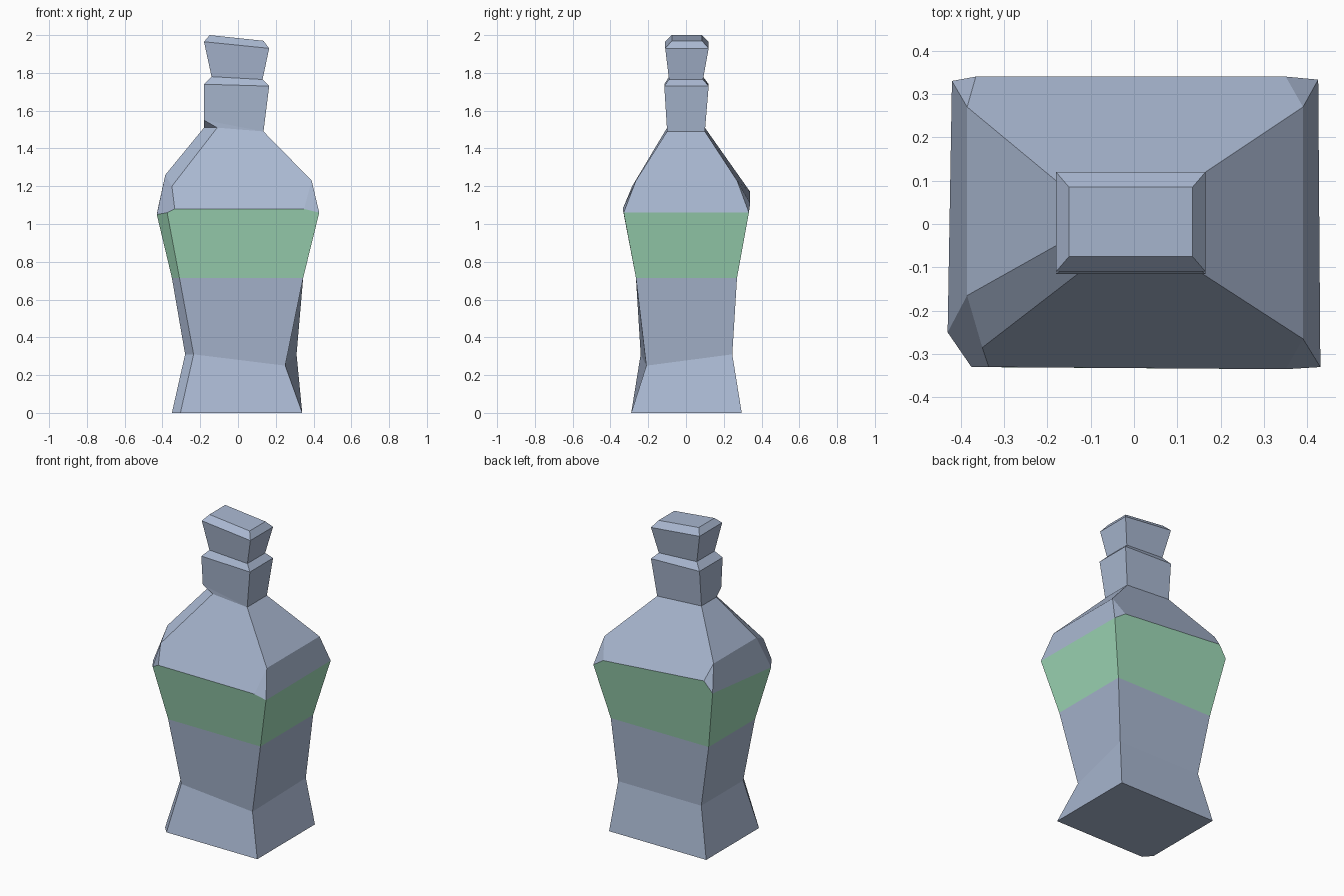
import bpy, bmesh
from mathutils import Vector

if "Cube" in bpy.data.objects:
    bpy.data.objects.remove(bpy.data.objects["Cube"])


def make_part(name, polys, color=None):
    """Build one object from polygons given as lists of points."""
    bm = bmesh.new()
    for poly in polys:
        pts = []
        for p in poly:
            if not any((Vector(p) - Vector(q)).length < 1e-4 for q in pts):
                pts.append(p)
        if len(pts) > 2:
            bm.faces.new([bm.verts.new(p) for p in pts])
    bmesh.ops.remove_doubles(bm, verts=bm.verts, dist=1e-4)
    mesh = bpy.data.meshes.new(name)
    bm.to_mesh(mesh)
    bm.free()
    obj = bpy.data.objects.new(name, mesh)
    bpy.context.collection.objects.link(obj)
    if color:
        mat = bpy.data.materials.new(name)
        mat.diffuse_color = color
        mat.use_nodes = True
        mat.node_tree.nodes["Principled BSDF"].inputs["Base Color"].default_value = mat.diffuse_color
        mesh.materials.append(mat)
    return obj


def loft(rings):
    """Side faces between consecutive rings, counter-clockwise from above."""
    return [[a[i], a[(i + 1) % len(a)], b[(i + 1) % len(a)], b[i]]
            for a, b in zip(rings, rings[1:]) for i in range(len(a))]


def box_ring(x0, x1, y0, y1, zl, zr, cx=0, cy=0):
    """Rectangle tilted along x, with the front-left corner cut by cx, cy."""
    return [(x0, y0 + cy, zl), (x0 + cx, y0, zl), (x1, y0, zr),
            (x1, y1, zr), (x0, y1, zl)]


BLUE = (0.40, 0.48, 0.64, 1)
GREEN = (0.35, 0.70, 0.48, 1)

# Rings of the lower body; the waist has one dented corner
base = box_ring(-.35, .34, -.29, .295, 0, 0, .045, .05)
waist = box_ring(-.28, .31, -.24, .245, .31, .31, .045, .06)
waist[2] = (.25, -.21, .25)
low = box_ring(-.35, .345, -.265, .27, .715, .715, .04, .065)
make_part("body", loft([base, waist, low]) + [base[::-1]], BLUE)

# Widest ring, with chipped corners
wide = [(-.43, -.25, 1.05), (-.375, -.33, 1.06), (-.335, -.33, 1.08),
        (.35, -.335, 1.08), (.43, -.33, 1.06), (.425, .333, 1.06),
        (.35, .34, 1.11), (-.365, .34, 1.17), (-.42, .33, 1.10)]
w = wide
make_part("label_band", [
    [low[0], low[1], w[1], w[0]],
    [low[1], low[2], w[4], w[3], w[2], w[1]],
    [low[2], low[3], w[5], w[4]],
    [low[3], low[4], w[8], w[7], w[6], w[5]],
    [low[4], low[0], w[0], w[8]]], GREEN)

# Shoulder between the widest ring and the neck
chip = (-.35, -.285, 1.20)
fl, bl = (-.385, -.165, 1.26), (-.385, .27, 1.26)
fr, br = (.39, -.265, 1.23), (.39, .27, 1.23)
n = box_ring(-.18, .135, -.10, .10, 1.51, 1.49, .07, .05)
make_part("shoulder", [
    [w[2], w[3], fr, n[2], n[1], chip],
    [w[3], w[4], fr],
    [w[4], w[5], br, fr], [fr, br, n[3], n[2]],
    [w[5], w[6], br],
    [w[6], w[7], bl, n[4], n[3], br],
    [w[7], w[8], bl],
    [w[8], w[0], fl, bl], [bl, fl, n[0], n[4]],
    [w[0], w[1], w[2], chip, fl], [chip, n[1], n[0], fl]], BLUE)

# Neck, with the chip running into its front-left corner
chip_top = [(-.18, -.10, 1.55)] * 2 + n[2:]
neck_top = box_ring(-.18, .165, -.115, .12, 1.74, 1.73)
step = box_ring(-.14, .13, -.09, .09, 1.78, 1.765)
make_part("neck", loft([n, chip_top, neck_top, step]), BLUE)

# Stopper
rim = box_ring(-.18, .165, -.11, .12, 1.965, 1.93)
cap = box_ring(-.15, .135, -.075, .085, 2.0, 1.97)
make_part("stopper", loft([step, rim, cap]) + [cap], BLUE)
